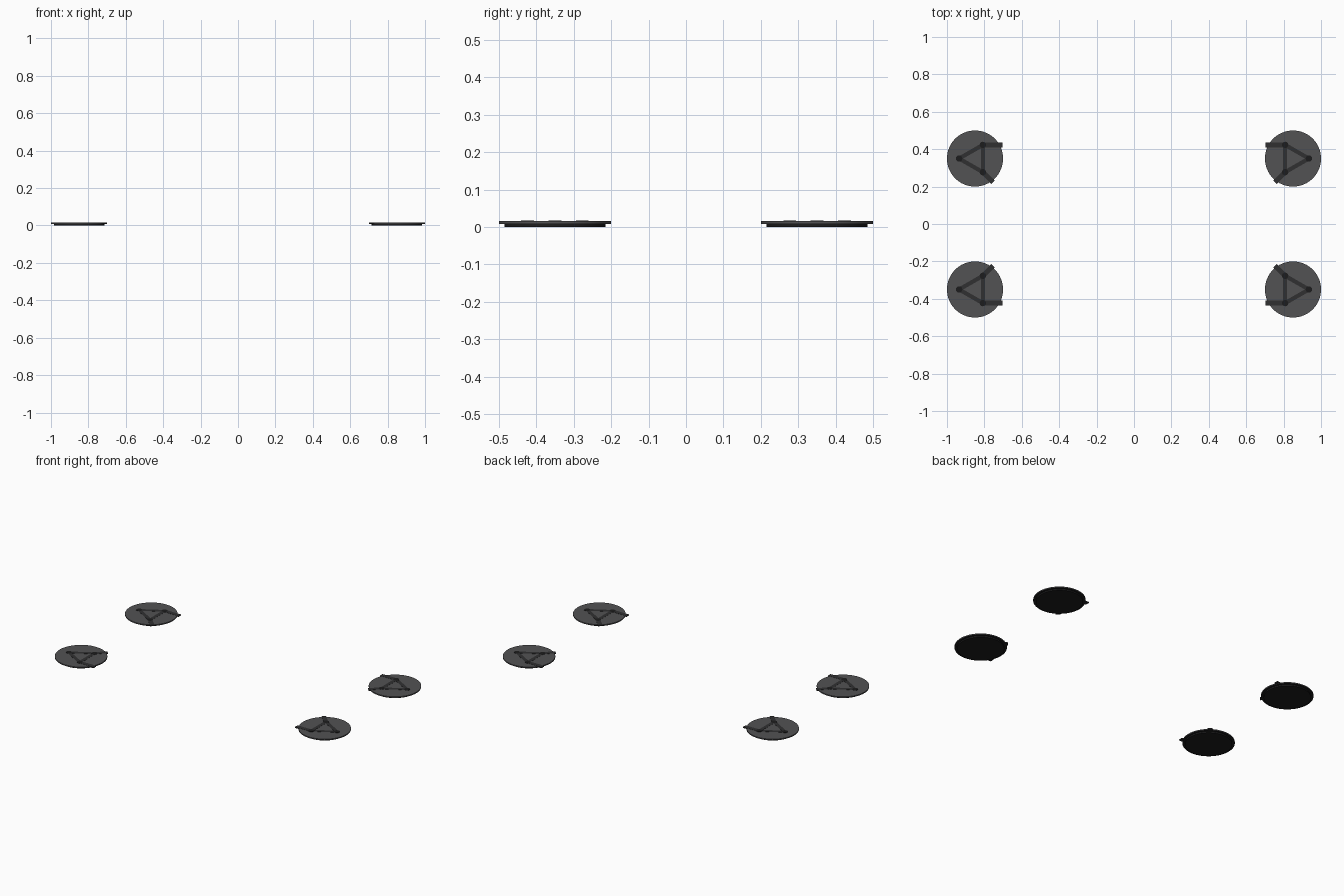
import bpy
import math

if "Cube" in bpy.data.objects:
    bpy.data.objects.remove(bpy.data.objects["Cube"])


def material(name, v):
    m = bpy.data.materials.new(name)
    m.diffuse_color = (v, v, v * 1.04, 1)
    m.use_nodes = True
    m.node_tree.nodes["Principled BSDF"].inputs["Base Color"].default_value = m.diffuse_color
    return m


PAD = material("pad_grey", 0.085)
RUBBER = material("rubber_black", 0.012)
CABLE = material("cable_dark", 0.03)


def disc(name, x, y, r, z0, z1, mat, sides=64):
    bpy.ops.mesh.primitive_cylinder_add(vertices=sides, radius=r, depth=z1 - z0,
                                        location=(x, y, (z0 + z1) / 2))
    ob = bpy.context.object
    ob.name = name
    ob.data.materials.append(mat)
    bpy.ops.object.shade_smooth_by_angle()
    return ob


def bar(name, a, b, width, z0, z1, mat):
    dx, dy = b[0] - a[0], b[1] - a[1]
    bpy.ops.mesh.primitive_cube_add(
        size=1, location=((a[0] + b[0]) / 2, (a[1] + b[1]) / 2, (z0 + z1) / 2),
        rotation=(0, 0, math.atan2(dy, dx)))
    ob = bpy.context.object
    ob.name = name
    ob.scale = (math.hypot(dx, dy), width, z1 - z0)
    ob.data.materials.append(mat)


# layout of one pad, x pointing outward and y away from the middle
NODES = [(0.085, 0.0), (-0.042, 0.073), (-0.042, -0.073)]
TAILS = [((-0.042, 0.073), (-0.147, 0.073)), ((-0.042, -0.073), (-0.096, -0.127))]

for sx, side in ((-1, "left"), (1, "right")):
    for sy, end in ((-1, "front"), (1, "back")):
        tag = f"{end}_{side}"
        cx, cy = sx * 0.85, sy * 0.35

        def place(p):
            return (cx + sx * p[0], cy + sy * p[1])

        # underside base and wider pad on top
        under = disc(f"base_{tag}", cx, cy, 0.135, 0.0, 0.0085, RUBBER)
        pad = disc(f"pad_{tag}", cx, cy, 0.15, 0.0085, 0.0155, PAD)
        # dark underside of the pad
        pad.data.materials.append(RUBBER)
        for f in pad.data.polygons:
            if f.normal.z < -0.5:
                f.material_index = 1
        # triangle of sensors joined by bars
        for i, n in enumerate(NODES):
            x, y = place(n)
            disc(f"sensor_{tag}_{i}", x, y, 0.017, 0.012, 0.0168, RUBBER, 24)
            bar(f"link_{tag}_{i}", place(n), place(NODES[(i + 1) % 3]),
                0.022, 0.012, 0.0163, CABLE)
        # tails running over the rim
        for i, (a, b) in enumerate(TAILS):
            bar(f"tail_{tag}_{i}", place(a), place(b), 0.026, 0.010, 0.0165, CABLE)
